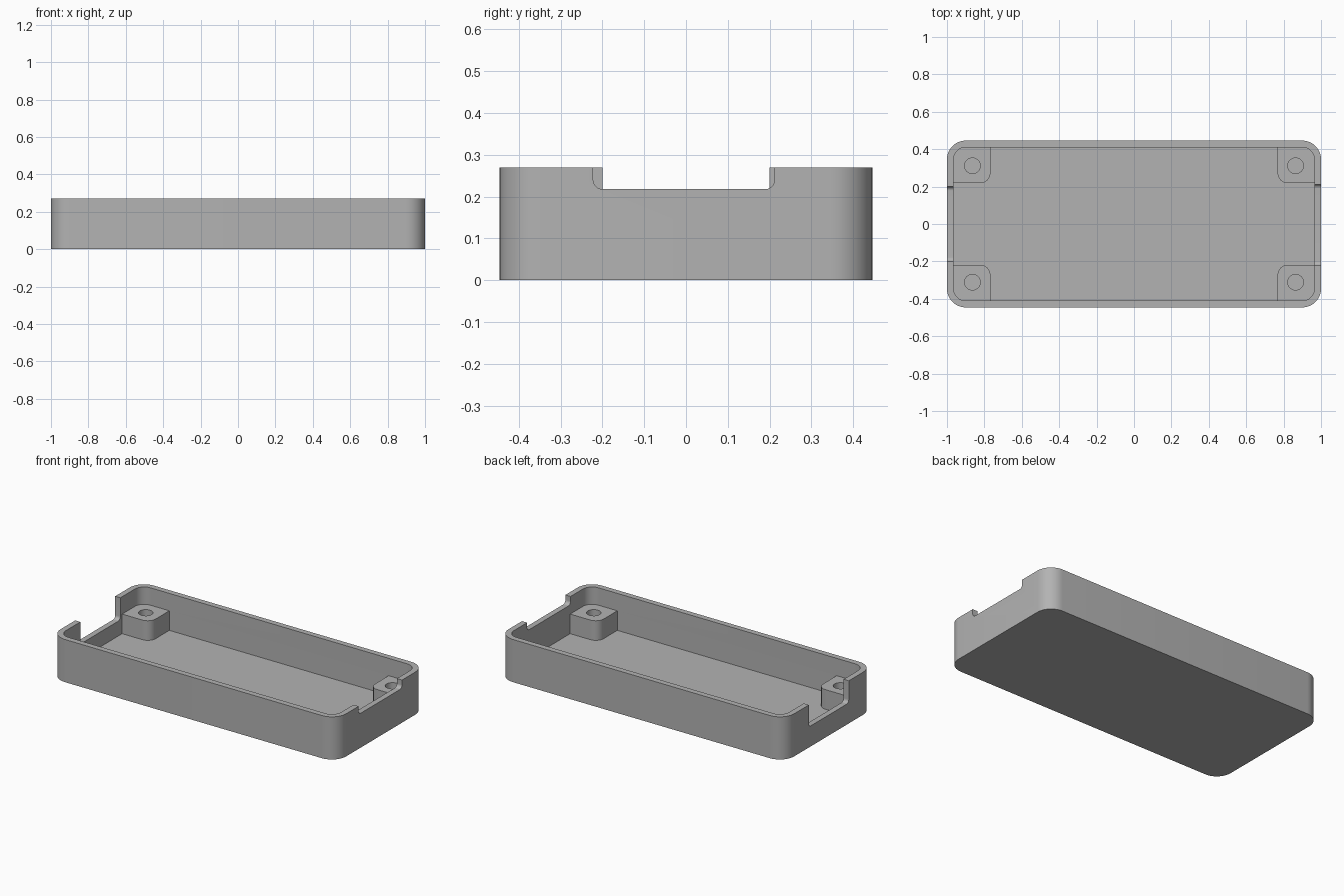
import bpy, bmesh
from math import sin, cos, pi

if "Cube" in bpy.data.objects:
    bpy.data.objects.remove(bpy.data.objects["Cube"])

HX, HY, H = 1.0, 0.446, 0.27      # outer half sizes and height
WALL, FLOOR, POST_TOP = 0.036, 0.036, 0.16

grey = bpy.data.materials.new("light grey plastic")
grey.use_nodes = True
grey.diffuse_color = (0.45, 0.45, 0.45, 1)
grey.node_tree.nodes["Principled BSDF"].inputs["Base Color"].default_value = (0.45, 0.45, 0.45, 1)


def rounded(x0, x1, y0, y1, radii, steps=10):
    """Outline with radii for corners: right top, left top, left bottom, right bottom."""
    signs = ((1, 1), (-1, 1), (-1, -1), (1, -1))
    pts = []
    for i, ((sx, sy), r) in enumerate(zip(signs, radii)):
        cx = (x1 if sx > 0 else x0) - sx * r
        cy = (y1 if sy > 0 else y0) - sy * r
        for k in range(steps + 1 if r else 1):
            a = (i + k / steps) * pi / 2
            pts.append((cx + r * cos(a), cy + r * sin(a)))
    return pts


def prism(name, pts, lo, hi, axis="z"):
    """Extrude a 2D outline along z, or along x with the outline in y and z."""
    bm = bmesh.new()
    place = (lambda p, d: (p[0], p[1], d)) if axis == "z" else (lambda p, d: (d, p[0], p[1]))
    bottom = bm.faces.new([bm.verts.new(place(p, lo)) for p in pts])
    ext = bmesh.ops.extrude_face_region(bm, geom=[bottom])
    shift = place((0, 0), hi - lo)
    bmesh.ops.translate(bm, vec=shift, verts=[v for v in ext["geom"] if isinstance(v, bmesh.types.BMVert)])
    bmesh.ops.recalc_face_normals(bm, faces=bm.faces)
    mesh = bpy.data.meshes.new(name)
    bm.to_mesh(mesh)
    bm.free()
    mesh.materials.append(grey)
    ob = bpy.data.objects.new(name, mesh)
    bpy.context.collection.objects.link(ob)
    return ob


def combine(ob, other, operation):
    """Apply a boolean and remove the helper."""
    mod = ob.modifiers.new("boolean", "BOOLEAN")
    mod.operation, mod.solver, mod.object = operation, "EXACT", other
    bpy.context.view_layer.objects.active = ob
    bpy.ops.object.modifier_apply(modifier=mod.name)
    bpy.data.objects.remove(other)


# Hollow tray
tray = prism("tray", rounded(-HX, HX, -HY, HY, [0.1] * 4), 0, H)
ix, iy = HX - WALL, HY - WALL
combine(tray, prism("cavity", rounded(-ix, ix, -iy, iy, [0.064] * 4), FLOOR, H + 0.1), "DIFFERENCE")

# Cable openings in the two ends: shallow on the left, deep on the right
shallow = rounded(-0.222, 0.212, 0.218, H + 0.1, [0, 0, 0.022, 0.022])
deep = rounded(-0.2, 0.2, 0.13, H + 0.1, [0, 0, 0.022, 0.022])
combine(tray, prism("shallow_opening", shallow, 0.9, 1.1, "x"), "DIFFERENCE")
combine(tray, prism("deep_opening", deep, -1.1, -0.9, "x"), "DIFFERENCE")

# Corner screw posts with blind holes
for sx in (-1, 1):
    for sy in (-1, 1):
        xs = sorted((sx * 0.768, sx * 0.98))
        ys = sorted((sy * 0.218, sy * 0.426))
        radii = [0.08 if (cx, cy) == (sx, sy) else 0.055 if (cx, cy) == (-sx, -sy) else 0
                 for cx, cy in ((1, 1), (-1, 1), (-1, -1), (1, -1))]
        combine(tray, prism("post", rounded(*xs, *ys, radii), FLOOR / 2, POST_TOP), "UNION")
        ring = [(sx * 0.864 + 0.042 * cos(k * pi / 16), sy * 0.311 + 0.042 * sin(k * pi / 16)) for k in range(32)]
        combine(tray, prism("screw_hole", ring, FLOOR, H), "DIFFERENCE")

bpy.ops.object.select_all(action="DESELECT")
tray.select_set(True)
bpy.context.view_layer.objects.active = tray
bpy.ops.object.shade_smooth_by_angle(angle=pi / 6)
